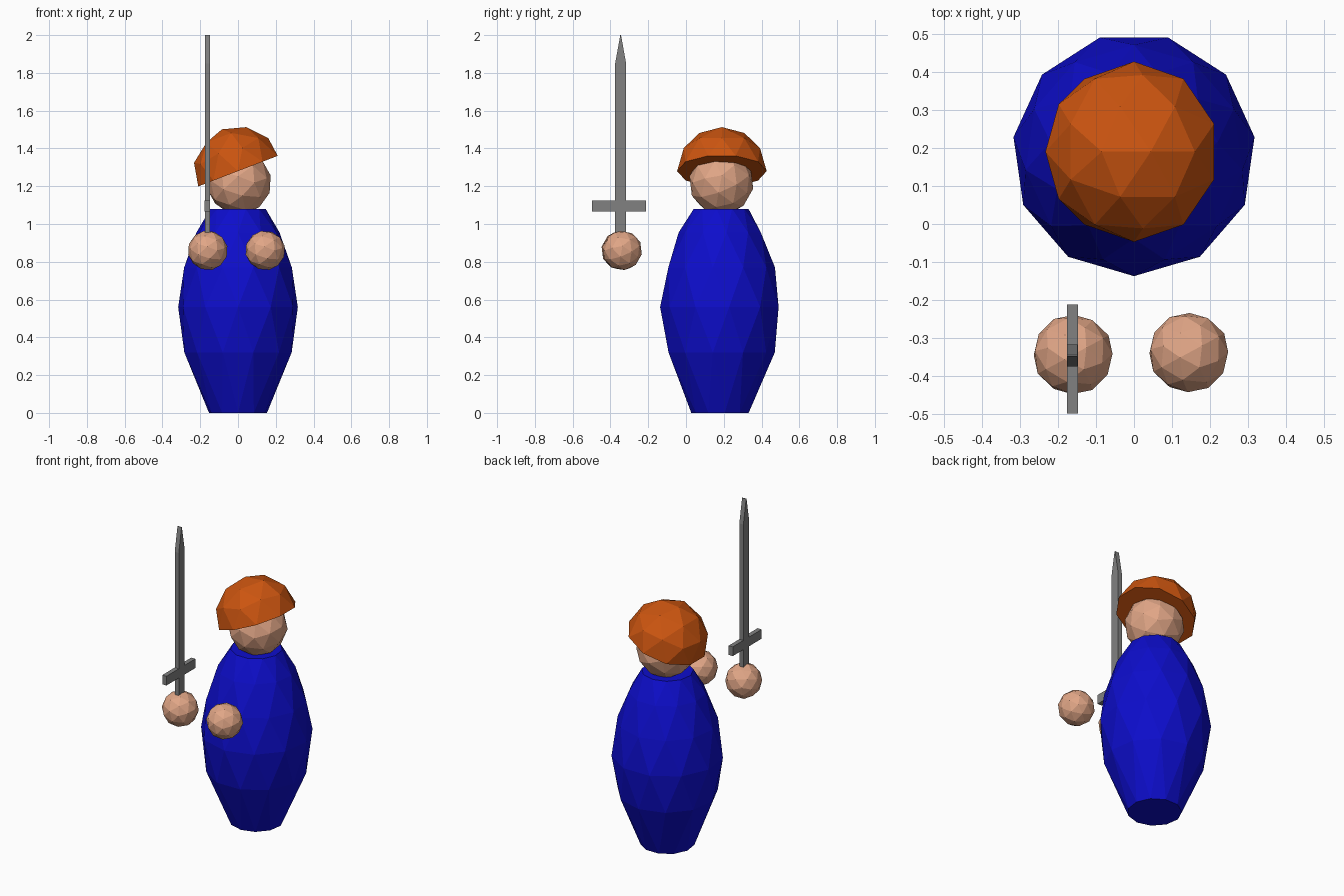
import bpy, bmesh, math
from mathutils import Matrix, Vector

if "Cube" in bpy.data.objects:
    bpy.data.objects.remove(bpy.data.objects["Cube"])


def material(name, rgb):
    m = bpy.data.materials.new(name)
    m.diffuse_color = (*rgb, 1)
    m.use_nodes = True
    m.node_tree.nodes["Principled BSDF"].inputs["Base Color"].default_value = m.diffuse_color
    return m


BLUE = material("robe blue", (0.004, 0.004, 0.6))
SKIN = material("skin", (0.75, 0.38, 0.24))
ORANGE = material("cap orange", (0.6, 0.09, 0.005))
GREY = material("sword grey", (0.22, 0.22, 0.22))


def finish(name, bm, mat):
    bmesh.ops.recalc_face_normals(bm, faces=bm.faces)
    mesh = bpy.data.meshes.new(name)
    bm.to_mesh(mesh)
    bm.free()
    mesh.materials.append(mat)
    ob = bpy.data.objects.new(name, mesh)
    bpy.context.collection.objects.link(ob)
    return ob


def ball(name, center, radius, mat, turn):
    # faceted ball, turned so its facets look irregular
    bm = bmesh.new()
    m = Matrix.Translation(center) @ Matrix.Rotation(turn, 4, Vector((1, 0.6, 0.4)))
    bmesh.ops.create_icosphere(bm, subdivisions=2, radius=radius, matrix=m)
    return finish(name, bm, mat)


def hull(bm):
    # wrap the points in a closed faceted skin
    res = bmesh.ops.convex_hull(bm, input=bm.verts)
    loose = [v for v in res["geom_interior"] if isinstance(v, bmesh.types.BMVert)]
    bmesh.ops.delete(bm, geom=loose, context="VERTS")
    bmesh.ops.dissolve_limit(bm, angle_limit=0.01, verts=bm.verts, edges=bm.edges)


# Robe: staggered rings, flat at both ends
SIDES = 11
bm = bmesh.new()
for i, (r, z) in enumerate([(0.155, 0), (0.287, 0.32), (0.32, 0.56),
                            (0.288, 0.77), (0.222, 0.955), (0.148, 1.08)]):
    for k in range(SIDES):
        a = 2 * math.pi * (k + 0.5 * (i % 2)) / SIDES - math.pi / 2
        bm.verts.new((r * math.cos(a), 0.183 + r * math.sin(a), z))
hull(bm)
finish("robe", bm, BLUE)

# Head and floating hands
ball("head", (0.005, 0.187, 1.22), 0.172, SKIN, 0.5)
ball("sword_hand", (-0.16, -0.343, 0.86), 0.106, SKIN, 0.5)
ball("free_hand", (0.144, -0.338, 0.86), 0.106, SKIN, 0.5)

# Cap: upper half of a faceted ball, tilted to one side
bm = bmesh.new()
bmesh.ops.create_icosphere(bm, subdivisions=2, radius=0.237)
bmesh.ops.delete(bm, geom=[v for v in bm.verts if v.co.z < -0.001], context="VERTS")
bmesh.ops.holes_fill(bm, edges=[e for e in bm.edges if e.is_boundary], sides=0)
bm.transform(Matrix.Translation((0, 0.19, 1.28)) @ Matrix.Rotation(math.radians(-21), 4, "Y"))
finish("cap", bm, ORANGE)


def plate(name, outline, x, thick):
    # flat outline in y and z, extruded along x
    bm = bmesh.new()
    f = bm.faces.new([bm.verts.new((x - thick / 2, y, z)) for y, z in outline])
    res = bmesh.ops.extrude_face_region(bm, geom=[f], use_keep_orig=True)
    moved = [v for v in res["geom"] if isinstance(v, bmesh.types.BMVert)]
    bmesh.ops.translate(bm, verts=moved, vec=(thick, 0, 0))
    return finish(name, bm, GREY)


# Sword: pointed blade and cross guard
Y, X = -0.346, -0.162
plate("blade", [(Y - 0.029, 0.86), (Y + 0.029, 0.86), (Y + 0.029, 1.85),
                (Y + 0.002, 2.0), (Y - 0.002, 2.0), (Y - 0.029, 1.85)], X, 0.028)
plate("cross_guard", [(-0.498, 1.066), (-0.212, 1.066),
                      (-0.212, 1.124), (-0.498, 1.124)], X, 0.0285)
